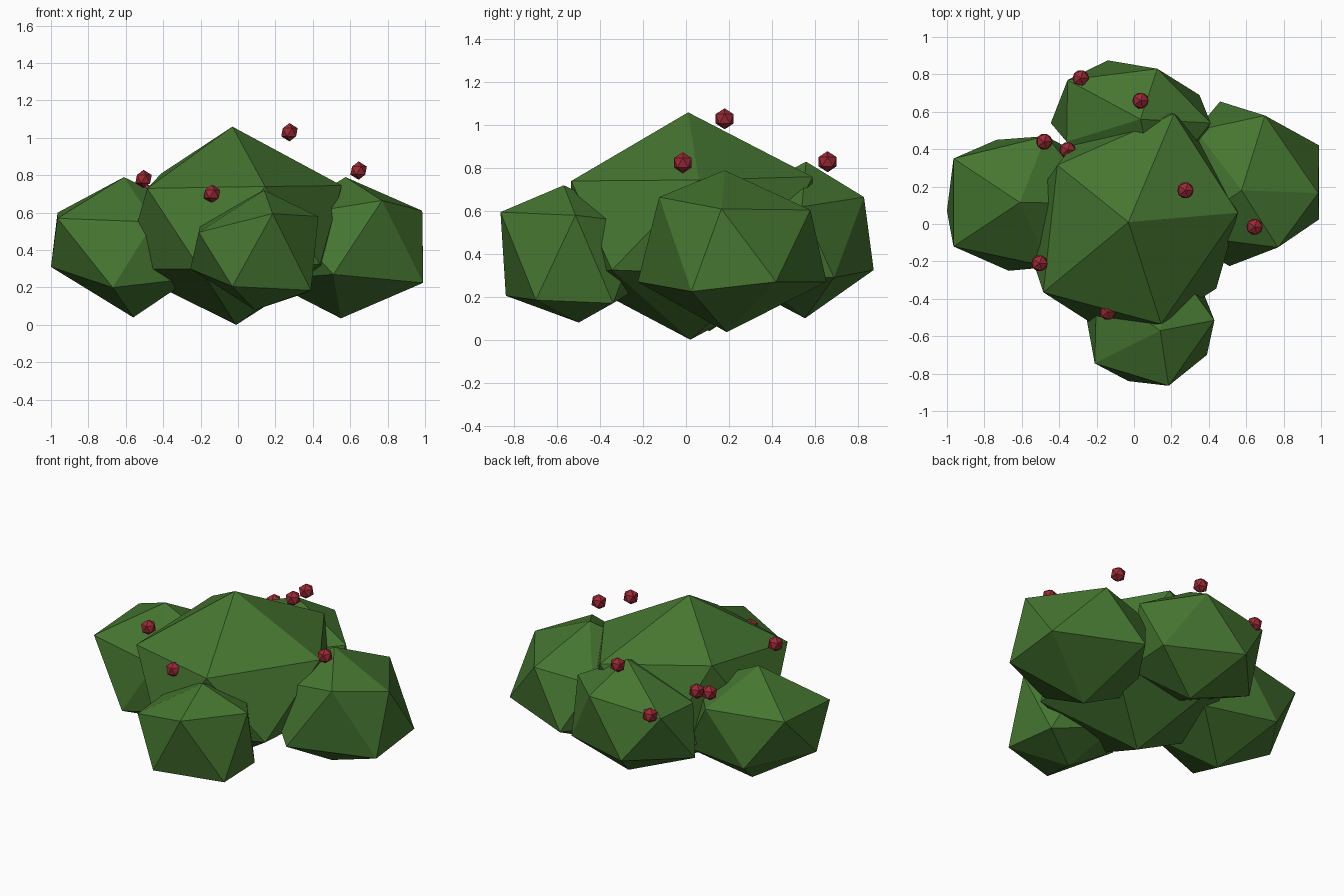
import bpy
import math


def make_material(name, color):
    mat = bpy.data.materials.new(name)
    mat.diffuse_color = (*color, 1.0)
    return mat


leaf_green = make_material("leaf green", (0.06, 0.18, 0.03))
berry_red = make_material("berry red", (0.33, 0.022, 0.035))


def clump(name, centre, radius, height, mat, shift=None):
    """Twenty-sided clump: top point, upper ring, lower ring, bottom point.
    shift maps a corner (0 top, 1-5 upper ring, 6-10 lower ring, 11 bottom)
    to its irregular position."""
    cx, cy, cz = centre
    ring, step = radius * 0.894, height * 0.447
    verts = [(cx, cy, cz + height)]
    for start, dz in ((0, step), (36, -step)):
        for i in range(5):
            a = math.radians(start + 72 * i)
            verts.append((cx + ring * math.cos(a), cy + ring * math.sin(a), cz + dz))
    verts.append((cx, cy, cz - height))
    for i, p in (shift or {}).items():
        verts[i] = p
    faces = []
    for i in range(5):
        j = (i + 1) % 5
        u0, u1, l0, l1 = 1 + i, 1 + j, 6 + i, 6 + j
        faces += [(0, u0, u1), (u0, l0, u1), (u1, l0, l1), (11, l1, l0)]
    mesh = bpy.data.meshes.new(name)
    mesh.from_pydata(verts, [], faces)
    mesh.materials.append(mat)
    mesh.update()
    obj = bpy.data.objects.new(name, mesh)
    bpy.context.collection.objects.link(obj)
    return obj


# Large middle clump
clump("middle_foliage", (-0.02, 0.015, 0.535), 0.66, 0.527, leaf_green, {
    0: (-0.03, 0.01, 1.06),
    1: (0.555, 0.06, 0.745), 2: (0.215, 0.59, 0.76), 3: (-0.41, 0.315, 0.81),
    4: (-0.485, -0.365, 0.73), 5: (0.145, -0.535, 0.74),
    10: (0.44, -0.345, 0.325), 11: (-0.01, 0.02, 0.0)})

# Left clump
clump("left_foliage", (-0.585, 0.11, 0.415), 0.46, 0.375, leaf_green, {
    0: (-0.61, 0.115, 0.79),
    2: (-0.47, 0.47, 0.6), 3: (-0.965, 0.35, 0.6), 4: (-0.965, -0.12, 0.57),
    5: (-0.45, -0.23, 0.55),
    7: (-0.735, 0.45, 0.27), 8: (-1.0, 0.07, 0.31), 9: (-0.67, -0.25, 0.2),
    11: (-0.56, 0.11, 0.04)})

# Right clump
clump("right_foliage", (0.56, 0.185, 0.41), 0.46, 0.378, leaf_green, {
    0: (0.575, 0.18, 0.79),
    1: (0.985, 0.165, 0.61), 2: (0.70, 0.58, 0.605), 3: (0.33, 0.5, 0.56),
    5: (0.77, -0.125, 0.665),
    6: (0.99, 0.42, 0.27), 7: (0.46, 0.655, 0.27), 9: (0.51, -0.225, 0.27),
    10: (0.99, 0.025, 0.225), 11: (0.55, 0.19, 0.035)})

# Back clump
clump("back_foliage", (-0.01, 0.555, 0.465), 0.45, 0.365, leaf_green, {
    0: (0.035, 0.56, 0.83),
    1: (0.41, 0.54, 0.62), 2: (0.125, 0.83, 0.665), 3: (-0.355, 0.77, 0.62),
    4: (-0.36, 0.44, 0.6),
    6: (0.35, 0.69, 0.29), 7: (-0.14, 0.875, 0.325), 8: (-0.445, 0.54, 0.3),
    11: (0.03, 0.555, 0.1)})

# Front clump
clump("front_foliage", (0.09, -0.54, 0.4), 0.4, 0.32, leaf_green, {
    0: (0.14, -0.57, 0.72),
    1: (0.43, -0.515, 0.58), 4: (-0.21, -0.745, 0.495), 5: (0.185, -0.865, 0.595),
    6: (0.36, -0.34, 0.17), 8: (-0.255, -0.5, 0.3), 9: (-0.03, -0.84, 0.205),
    10: (0.39, -0.70, 0.185), 11: (0.09, -0.5, 0.08)})

# Berries scattered over the foliage
berries = [(0.275, 0.18, 1.03), (0.645, -0.015, 0.825), (-0.505, -0.21, 0.78),
           (-0.14, -0.47, 0.70), (-0.285, 0.78, 0.63), (0.035, 0.66, 0.83),
           (-0.48, 0.44, 0.70), (-0.355, 0.395, 0.66)]
for n, pos in enumerate(berries, 1):
    clump(f"berry_{n}", pos, 0.049, 0.049, berry_red)
